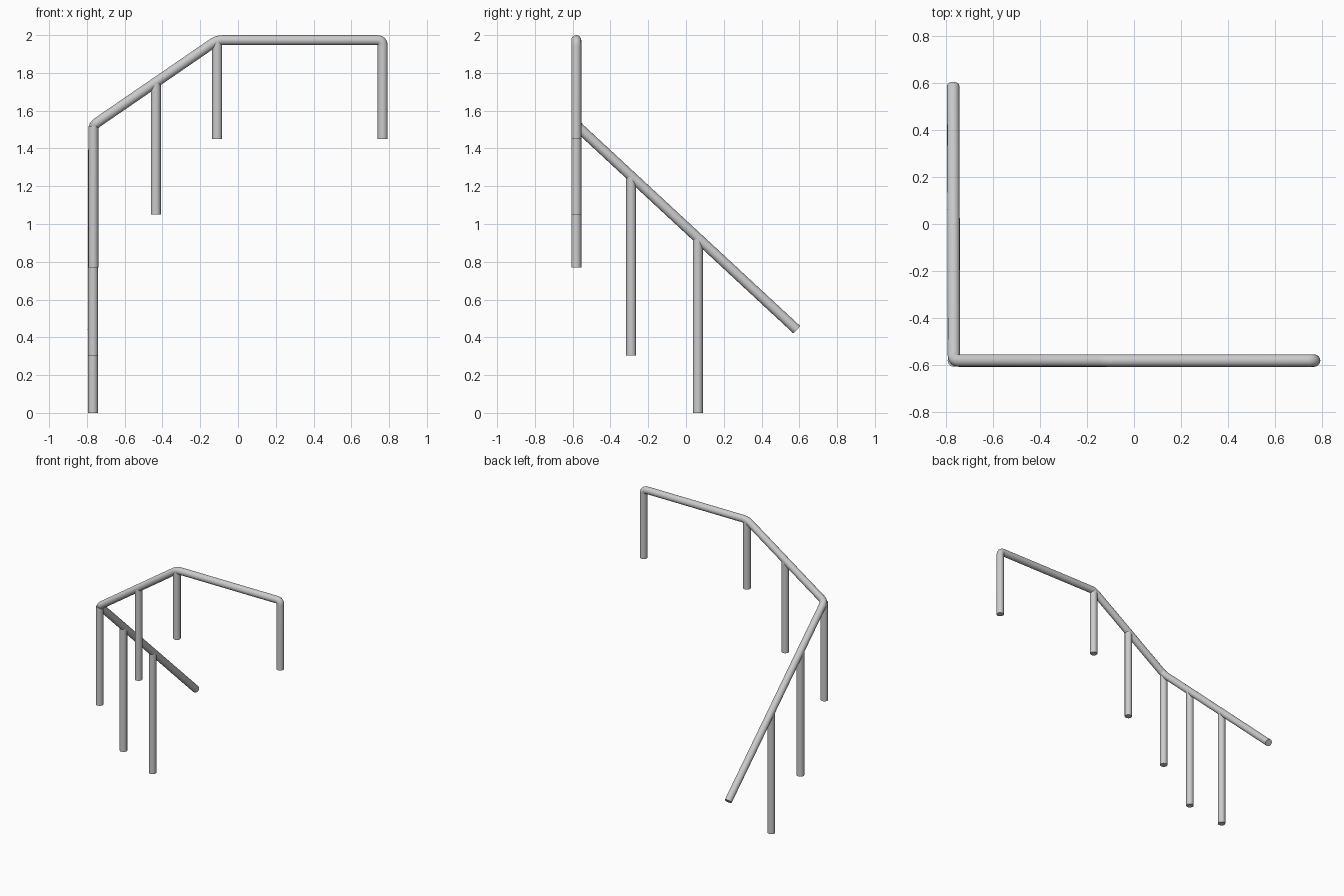
import bpy
from mathutils import Vector

if "Cube" in bpy.data.objects:
    bpy.data.objects.remove(bpy.data.objects["Cube"])

R = 0.0265  # tube radius


def tube(name, points):
    """Round capped tube along a list of points."""
    cu = bpy.data.curves.new(name, 'CURVE')
    cu.dimensions = '3D'
    cu.bevel_depth = R
    cu.bevel_resolution = 6
    cu.use_fill_caps = True
    sp = cu.splines.new('POLY')
    sp.points.add(len(points) - 1)
    for p, co in zip(sp.points, points):
        p.co = (*co, 1)
    ob = bpy.data.objects.new(name, cu)
    bpy.context.collection.objects.link(ob)
    bpy.ops.object.select_all(action='DESELECT')
    ob.select_set(True)
    bpy.context.view_layer.objects.active = ob
    bpy.ops.object.convert(target='MESH')
    bpy.ops.object.shade_smooth_by_angle(angle=0.7)
    return bpy.context.object


def rounded(points, cut=0.03, steps=6):
    """Replace inner corners with short arcs."""
    pts = [Vector(p) for p in points]
    out = [pts[0]]
    for a, b, c in zip(pts, pts[1:], pts[2:]):
        p = b + (a - b).normalized() * cut
        q = b + (c - b).normalized() * cut
        for i in range(steps + 1):
            t = i / steps
            out.append(p * (1 - t) ** 2 + b * 2 * t * (1 - t) + q * t * t)
    return out + [pts[-1]]


# continuous handrail: end post, landing, first slope, turn, second slope
X, Y = -0.766, -0.581
top = (-0.11, Y, 1.973)
turn = (X, Y, 1.523)
end = (-0.769, 0.587, 0.44)
tube("handrail", rounded([(0.766, Y, 1.45), (0.766, Y, 1.973), top, turn, end]))

# support posts: x, y, foot height, rail height
posts = [
    ("landing_post", -0.11, Y, 1.45, 1.968),
    ("upper_slope_post", -0.435, Y, 1.05, 1.748),
    ("corner_post", X, Y, 0.77, 1.52),
    ("lower_slope_post_a", -0.767, -0.29, 0.305, 1.25),
    ("lower_slope_post_b", -0.768, 0.063, 0.0, 0.925),
]
for name, x, y, z0, z1 in posts:
    tube(name, [(x, y, z0), (x, y, z1)])
